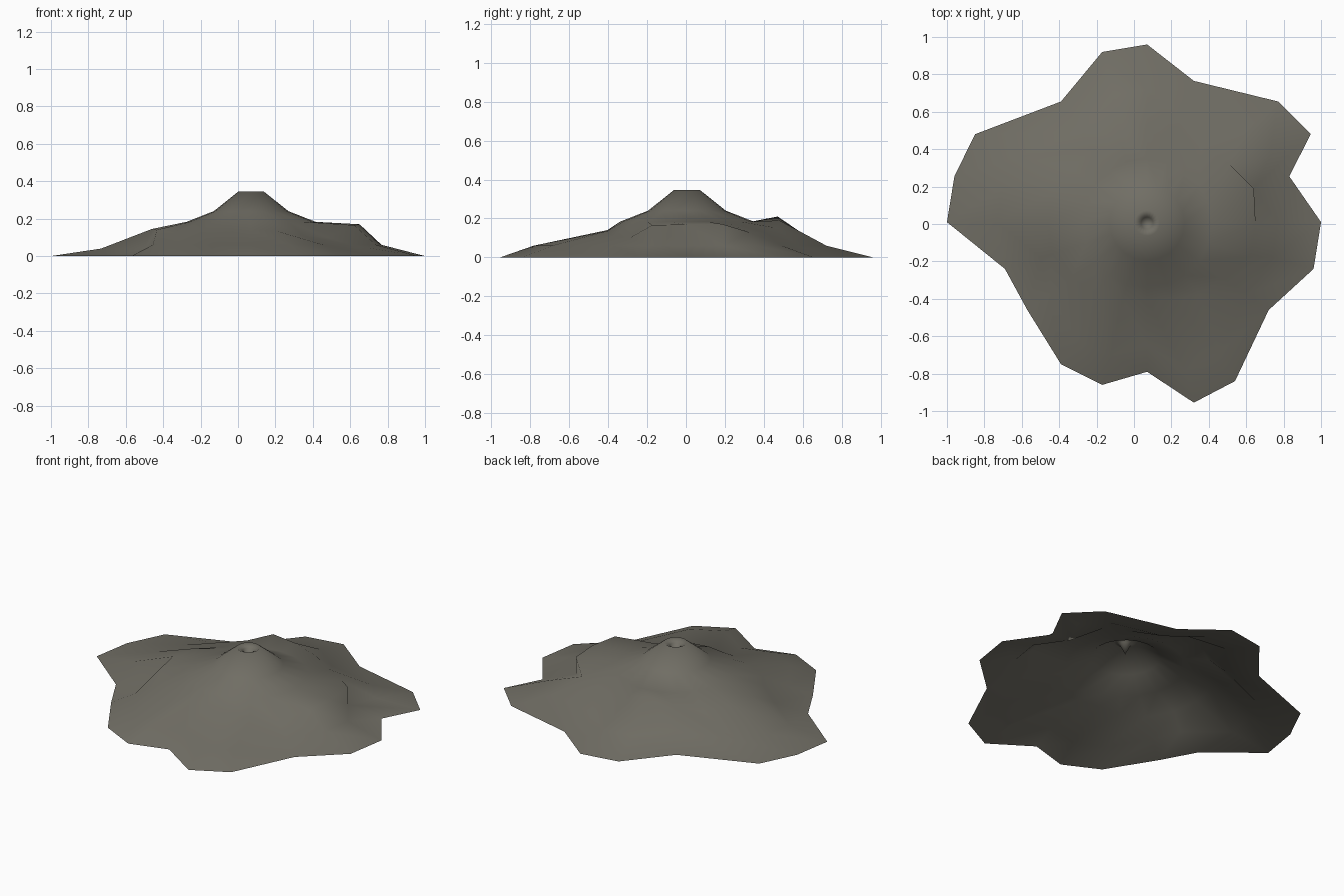
import bpy, bmesh, math

if "Cube" in bpy.data.objects:
    bpy.data.objects.remove(bpy.data.objects["Cube"])

# Sun-lit rock grey-brown
rock = bpy.data.materials.new("rock_grey")
rock.diffuse_color = (0.165, 0.157, 0.130, 1)
rock.use_nodes = True
rock.node_tree.nodes["Principled BSDF"].inputs["Base Color"].default_value = rock.diffuse_color

CX, CY, N = 0.07, 0.005, 20

# Ragged foot of the mountain, counter-clockwise from +x
foot = [(1, .01), (.83, .255), (.945, .48), (.77, .655), (.32, .765),
        (.07, .96), (-.17, .92), (-.39, .655), (-.85, .48), (-.96, .255),
        (-1, .01), (-.69, -.24), (-.57, -.46), (-.39, -.75), (-.17, -.86),
        (.07, -.79), (.32, -.955), (.54, -.84), (.72, -.46), (.96, -.24)]

# Round rings of the cone: radius, height (crater throat, rim, slopes)
cone = [(.032, .325), (.068, .345), (.2, .24), (.345, .183)]

# Shoulder ring overrides by segment: radius, height (east and north ridges)
shoulder = {0: (.58, .17), 1: (.60, .17), 19: (.58, .165), 18: (.50, .10),
            2: (.54, .13), 4: (.49, .15), 5: (.475, .19), 6: (.49, .21),
            7: (.49, .16), 10: (.53, .145), 11: (.53, .14), 9: (.53, .14),
            13: (.46, .135), 14: (.42, .14), 15: (.41, .14), 16: (.43, .135),
            17: (.47, .11)}


def polar(i, r, z):
    a = 2 * math.pi * i / N
    return (CX + r * math.cos(a), CY + r * math.sin(a), z)


bm = bmesh.new()
rings = [[bm.verts.new(polar(i, r, z)) for i in range(N)] for r, z in cone]

# Shoulder ring
rings.append([bm.verts.new(polar(i, *shoulder.get(i, (.5, .125)))) for i in range(N)])

# Lower slope, following the outline of the foot
low = []
for i, (x, y) in enumerate(foot):
    f = .82 if 12 <= i <= 18 else .75
    z = .04 if 8 <= i <= 11 else .06
    low.append(bm.verts.new((CX + (x - CX) * f, CY + (y - CY) * f, z)))
rings.append(low)
rings.append([bm.verts.new((x, y, 0)) for x, y in foot])

# Skin between the rings, and the crater bottom
for a, b in zip(rings, rings[1:]):
    for i in range(N):
        j = (i + 1) % N
        bm.faces.new((a[i], b[i], b[j], a[j]))
pit = bm.verts.new((CX, CY, .26))
for i in range(N):
    bm.faces.new((pit, rings[0][i], rings[0][(i + 1) % N]))

for f in bm.faces:
    f.smooth = True
me = bpy.data.meshes.new("mountain")
bm.to_mesh(me)
bm.free()
me.materials.append(rock)
bpy.context.collection.objects.link(bpy.data.objects.new("mountain", me))
